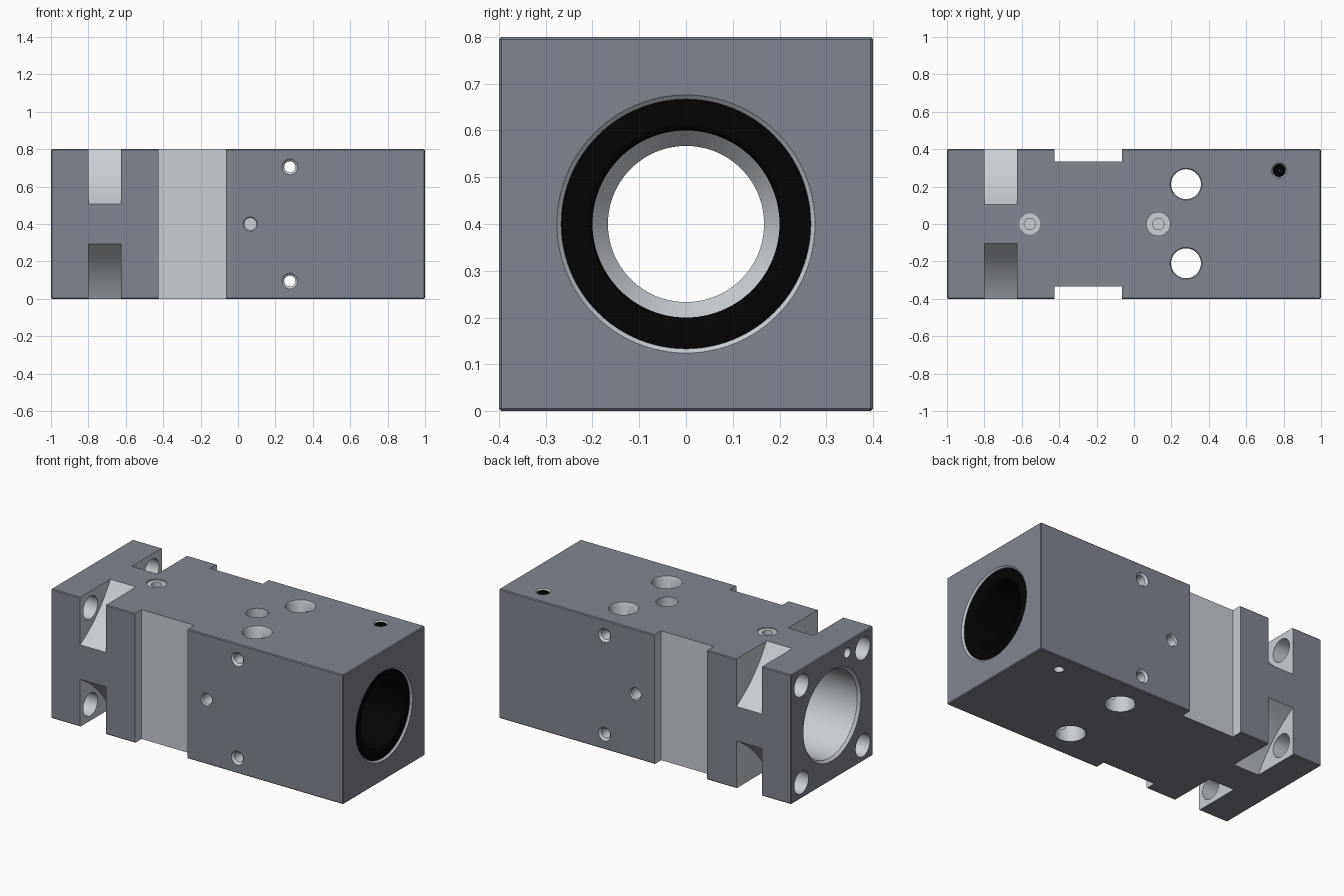
import bpy, bmesh
from math import cos, sin, pi, radians
from mathutils import Vector

if "Cube" in bpy.data.objects:
    bpy.data.objects.remove(bpy.data.objects["Cube"])


def make_material(name, color):
    mat = bpy.data.materials.new(name)
    mat.diffuse_color = color
    mat.use_nodes = True
    mat.node_tree.nodes["Principled BSDF"].inputs["Base Color"].default_value = mat.diffuse_color
    return mat


coated = make_material("dark_coating", (.22, .237, .285, 1))
machined = make_material("bare_metal", (.58, .62, .66, 1))
black = make_material("black", (.001, .001, .001, 1))


def make_object(name, bm, mat):
    bmesh.ops.recalc_face_normals(bm, faces=bm.faces[:])
    mesh = bpy.data.meshes.new(name)
    bm.to_mesh(mesh)
    bm.free()
    mesh.materials.append(mat)
    obj = bpy.data.objects.new(name, mesh)
    bpy.context.collection.objects.link(obj)
    return obj


def box(name, lo, hi, mat=machined):
    bm = bmesh.new()
    bmesh.ops.create_cube(bm, size=1)
    for v in bm.verts:
        v.co = Vector([(a + b) / 2 + c * (b - a) for a, b, c in zip(lo, hi, v.co)])
    return make_object(name, bm, mat)


def lathe(name, profile, origin, direction, sides=48, closed=False, mat=machined):
    """Turn (distance, radius) points around an axis; ends capped unless closed."""
    rot = Vector(direction).to_track_quat('Z', 'Y')
    bm = bmesh.new()
    rings = []
    for d, r in profile:
        rings.append([bm.verts.new(Vector(origin) + rot @ Vector(
            (r * cos(2 * pi * i / sides), r * sin(2 * pi * i / sides), d)))
            for i in range(sides)])
    pairs = list(zip(rings, rings[1:]))
    if closed:
        pairs.append((rings[-1], rings[0]))
    else:
        bm.faces.new(rings[0])
        bm.faces.new(rings[-1])
    for a, b in pairs:
        for i in range(sides):
            j = (i + 1) % sides
            bm.faces.new((a[i], a[j], b[j], b[i]))
    return make_object(name, bm, mat)


def prism_x(name, points, x0, x1):
    bm = bmesh.new()
    a = [bm.verts.new((x0, y, z)) for y, z in points]
    b = [bm.verts.new((x1, y, z)) for y, z in points]
    bm.faces.new(a)
    bm.faces.new(b)
    for i in range(len(a)):
        j = (i + 1) % len(a)
        bm.faces.new((a[i], a[j], b[j], b[i]))
    return make_object(name, bm, machined)


def apply(obj, mod):
    bpy.context.view_layer.objects.active = obj
    bpy.ops.object.modifier_apply(modifier=mod.name)


def cut(cutter):
    """Subtract a cutter; the cut faces take the cutter's bare metal."""
    mod = body.modifiers.new("cut", 'BOOLEAN')
    mod.operation = 'DIFFERENCE'
    mod.solver = 'EXACT'
    mod.material_mode = 'TRANSFER'
    mod.object = cutter
    apply(body, mod)
    bpy.data.objects.remove(cutter)


def smooth(obj):
    bpy.ops.object.select_all(action='DESELECT')
    obj.select_set(True)
    bpy.context.view_layer.objects.active = obj
    bpy.ops.object.shade_smooth_by_angle(angle=radians(30))


# Main block with fine chamfered edges
body = box("clamp_body", (-1, -.4, 0), (1, .4, .8), coated)
body.data.materials.append(machined)
bevel = body.modifiers.new("edge", 'BEVEL')
bevel.width = .005
bevel.segments = 1
apply(body, bevel)

# Stepped bore along the length, with a seat for the dark bushing
cut(lathe("bore", [(-1.02, .283), (-1.002, .283), (-.985, .267), (.05, .267), (.05, .167),
                   (.55, .167), (.59, .2), (.59, .267), (.991, .267), (1.002, .278),
                   (1.02, .278)], (0, 0, .4), (1, 0, 0), 96))

# Side slots and the concave corner pockets giving bolt access
for sy in (-1, 1):
    ys = sorted((sy * .335, sy * .5))
    cut(box("side_slot", (-.425, ys[0], -.1), (-.065, ys[1], .9)))
    for sz in (-1, 1):
        arc = []
        for i in range(13):
            t = i / 12
            dip = .028 * 4 * t * (1 - t) * .7071
            arc.append((.105 + .295 * t - dip, .4 - .293 * t - dip))
        pts = [(.105, .5)] + arc + [(.5, .107), (.5, .5)]
        cut(prism_x("corner_pocket", [(sy * y, .4 + sz * z) for y, z in pts], -.8, -.625))
        cut(lathe("bolt_hole", [(-.01, .07), (.25, .07)],
                  (-1, sy * .3, .4 + sz * .3), (1, 0, 0)))

# Small end port
cut(lathe("end_port", [(-.01, .03), (.15, .03)], (-1, -.15, .73), (1, 0, 0), 32))

# Large vertical through holes
for y in (-.21, .213):
    cut(lathe("pin_hole", [(-.01, .09), (.01, .08), (.79, .08), (.81, .09)],
              (.278, y, 0), (0, 0, 1)))

# Cross holes through the sides, and a blind hole on each side
for z in (.095, .705):
    cut(lathe("cross_hole", [(-.01, .052), (.012, .03), (.788, .03), (.81, .052)],
              (.277, -.4, z), (0, 1, 0), 32))
for s in (-1, 1):
    cut(lathe("side_blind_hole", [(-.01, .046), (.008, .032), (.1, .032)],
              (.066, s * .4, .4), (0, -s, 0), 32))

# Stepped ports on top, plus the small holes near the bushing end
for x, r, depth in ((.13, .063, .06), (-.557, .056, .007)):
    cut(lathe("top_port", [(-.01, r), (depth, r), (depth, .03), (depth + .04, .03)],
              (x, 0, .8), (0, 0, -1), 32))
cut(lathe("top_small_port", [(-.01, .048), (.01, .034), (.1, .034)],
          (.777, .286, .8), (0, 0, -1), 32))
cut(lathe("bottom_small_port", [(-.01, .028), (.1, .028)], (.777, .286, 0), (0, 0, 1), 32))
smooth(body)

# Dark bushing inside the bore and dark sleeve in the small top port
bushing = lathe("bushing", [(.59, .267), (.59, .2), (.975, .2), (.983, .204),
                            (.988, .212), (.988, .267)],
                (0, 0, .4), (1, 0, 0), 96, True, black)
sleeve = lathe("port_sleeve", [(.008, .034), (.008, .028), (.098, .028), (.098, .002),
                               (.1, .002), (.1, .034)],
               (.777, .286, .8), (0, 0, -1), 32, True, black)
for part in (bushing, sleeve):
    smooth(part)
